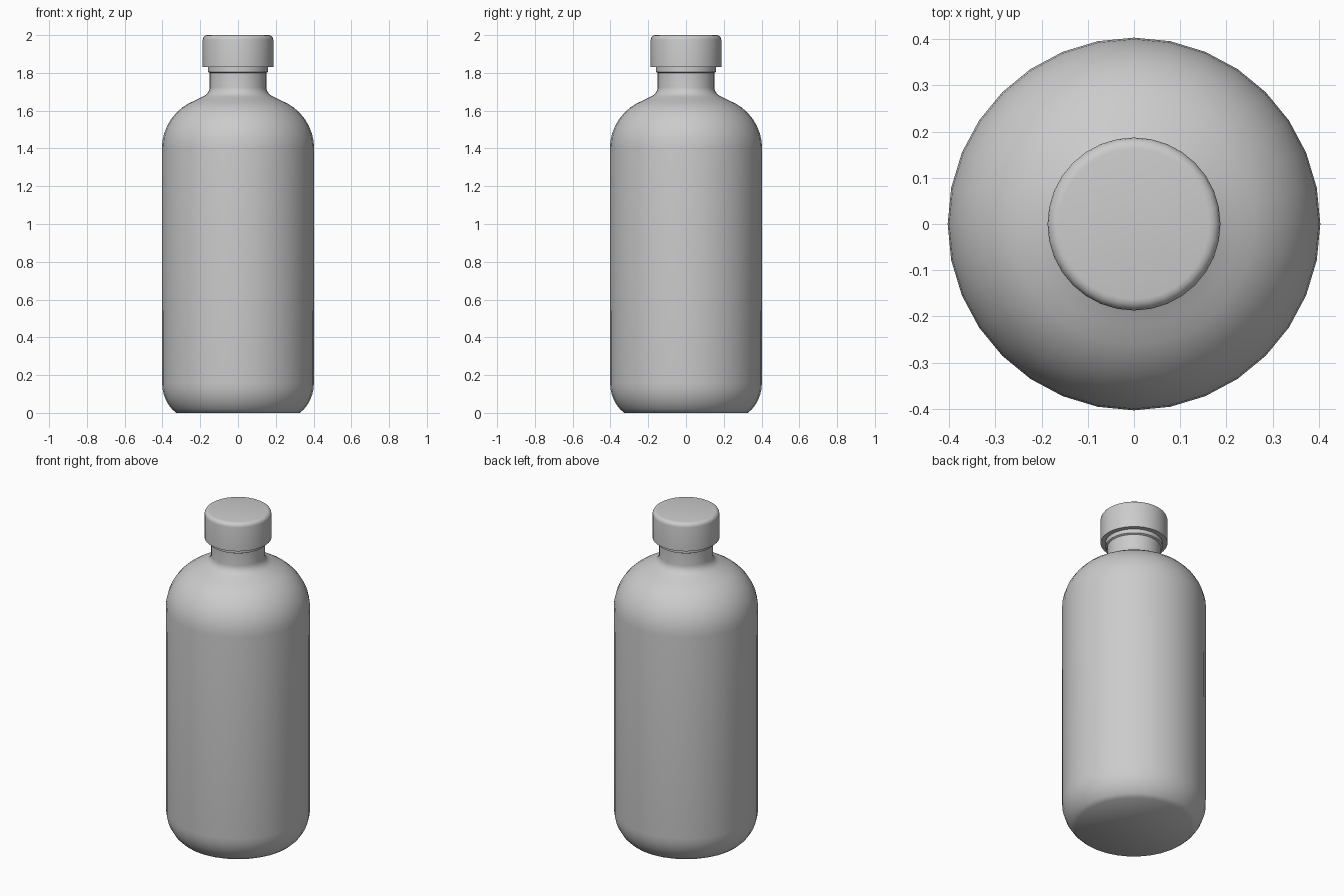
import bpy, bmesh, math

cube = bpy.data.objects.get("Cube")
if cube:
    bpy.data.objects.remove(cube, do_unlink=True)

SIDES = 32

grey = bpy.data.materials.new("plain grey")
grey.use_nodes = True
grey.diffuse_color = (0.6, 0.6, 0.6, 1)
grey.node_tree.nodes["Principled BSDF"].inputs["Base Color"].default_value = (0.6, 0.6, 0.6, 1)


def arc(cr, cz, rx, rz, start, end, steps):
    """Points along an elliptical arc in the radius/height plane, in degrees."""
    angles = [math.radians(start + (end - start) * i / steps) for i in range(steps + 1)]
    return [(cr + rx * math.cos(a), cz + rz * math.sin(a)) for a in angles]


def lathe(name, profile, sharp_angle):
    """Revolve a bottom-to-top profile around z and close both ends."""
    bm = bmesh.new()
    rings = []
    for r, z in profile:
        rings.append([bm.verts.new((r * math.cos(math.tau * i / SIDES),
                                    r * math.sin(math.tau * i / SIDES), z))
                      for i in range(SIDES)])
    for low, high in zip(rings, rings[1:]):
        for i in range(SIDES):
            j = (i + 1) % SIDES
            bm.faces.new((low[i], low[j], high[j], high[i]))
    bm.faces.new(rings[0][::-1])
    bm.faces.new(rings[-1])
    mesh = bpy.data.meshes.new(name)
    bm.to_mesh(mesh)
    bm.free()
    mesh.materials.append(grey)
    obj = bpy.data.objects.new(name, mesh)
    bpy.context.collection.objects.link(obj)
    bpy.ops.object.select_all(action='DESELECT')
    obj.select_set(True)
    bpy.context.view_layer.objects.active = obj
    bpy.ops.object.shade_smooth_by_angle(angle=math.radians(sharp_angle))
    return obj


# Bottle: rounded foot, straight wall, domed shoulder, flared neck and lip
foot = arc(0.24, 0.16, 0.162, 0.19, -57.5, 0, 6)
shoulder = arc(0.13, 1.40, 0.273, 0.272, 0, 70, 8)
neck = arc(0.225, 1.725, 0.075, 0.06, 245, 180, 5)
lip = [(0.15, 1.80), (0.16, 1.805), (0.16, 1.85)]
lathe("bottle", foot + shoulder + neck + lip, 60)

# Screw cap with a rounded top edge
cap = [(0.155, 1.83), (0.187, 1.83)] + arc(0.163, 1.976, 0.024, 0.024, 0, 90, 4)
lathe("cap", cap, 40)
